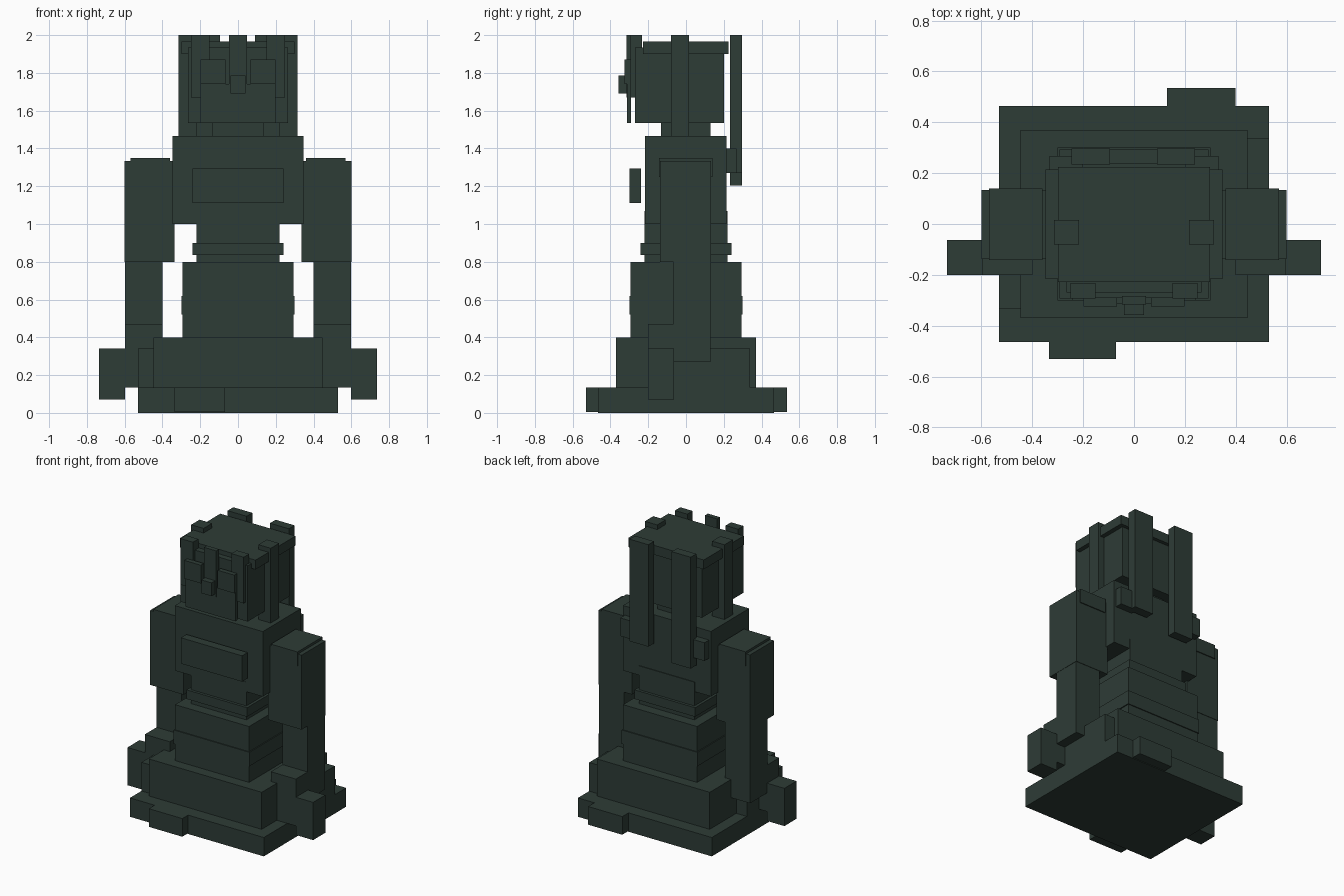
import bpy
import bmesh
from mathutils import Vector

# Single dark green-grey colour
mat = bpy.data.materials.new("dark_green_grey")
mat.diffuse_color = (0.027, 0.045, 0.037, 1)


def box(name, x, y, z):
    """Box from (min, max) ranges on each axis."""
    lo, hi = Vector((x[0], y[0], z[0])), Vector((x[1], y[1], z[1]))
    bm = bmesh.new()
    bmesh.ops.create_cube(bm, size=1)
    for v in bm.verts:
        v.co = Vector((lo[i] + (v.co[i] + 0.5) * (hi[i] - lo[i]) for i in range(3)))
    mesh = bpy.data.meshes.new(name)
    bm.to_mesh(mesh)
    bm.free()
    mesh.materials.append(mat)
    obj = bpy.data.objects.new(name, mesh)
    bpy.context.collection.objects.link(obj)


def centred(name, w, y, z):
    box(name, (-w, w), y, z)


def pair(name, x, y, z):
    box("right_" + name, x, y, z)
    box("left_" + name, (-x[1], -x[0]), y, z)


# Stepped base with offset tabs
centred("base", 0.53, (-0.465, 0.465), (0, 0.135))
box("base_front_tab", (-0.335, -0.07), (-0.53, -0.46), (0.005, 0.135))
box("base_back_tab", (0.13, 0.4), (0.46, 0.535), (0.005, 0.135))
centred("lower_skirt", 0.447, (-0.37, 0.37), (0.135, 0.4))
box("left_skirt_tab", (-0.53, -0.44), (-0.335, 0.07), (0.135, 0.34))
box("right_skirt_tab", (0.44, 0.53), (-0.07, 0.338), (0.135, 0.34))

# Skirt, waist and chest
centred("upper_skirt", 0.293, (-0.293, 0.293), (0.4, 0.8))
centred("skirt_band", 0.3, (-0.3, 0.3), (0.52, 0.62))
centred("waist", 0.22, (-0.22, 0.22), (0.8, 1.07))
centred("belt", 0.24, (-0.24, 0.24), (0.835, 0.9))
centred("chest", 0.348, (-0.217, 0.215), (1.0, 1.465))
centred("chest_plate", 0.242, (-0.3, -0.237), (1.11, 1.295))
pair("back_clasp", (0.2, 0.333), (0.21, 0.267), (1.27, 1.4))

# Arms and hands
pair("upper_arm", (0.335, 0.6), (-0.137, 0.133), (0.8, 1.333))
pair("shoulder_cap", (0.36, 0.57), (-0.142, 0.14), (1.25, 1.35))
pair("forearm", (0.4, 0.598), (-0.067, 0.13), (0.27, 0.87))
pair("hand", (0.4, 0.598), (-0.2, -0.067), (0.135, 0.47))
pair("hand_block", (0.598, 0.735), (-0.2, -0.063), (0.07, 0.34))

# Neck, head and face
centred("neck", 0.135, (-0.133, 0.13), (1.465, 1.535))
centred("head", 0.266, (-0.27, 0.2), (1.535, 1.935))
centred("head_top", 0.298, (-0.228, 0.225), (1.9, 1.967))
centred("face_plate", 0.198, (-0.313, -0.29), (1.535, 1.74))
pair("eye", (0.067, 0.198), (-0.325, -0.29), (1.74, 1.87))
centred("nose", 0.04, (-0.358, -0.305), (1.69, 1.785))

# Hair strands
pair("front_strand", (0.152, 0.25), (-0.293, -0.232), (1.67, 2.0))
centred("middle_strand", 0.048, (-0.316, -0.283), (1.67, 2.0))
pair("side_strand", (0.217, 0.315), (-0.08, 0.015), (1.465, 2.0))
box("right_back_strand", (0.09, 0.24), (0.233, 0.297), (1.27, 2.0))
box("left_back_strand", (-0.245, -0.095), (0.233, 0.297), (1.203, 2.0))
